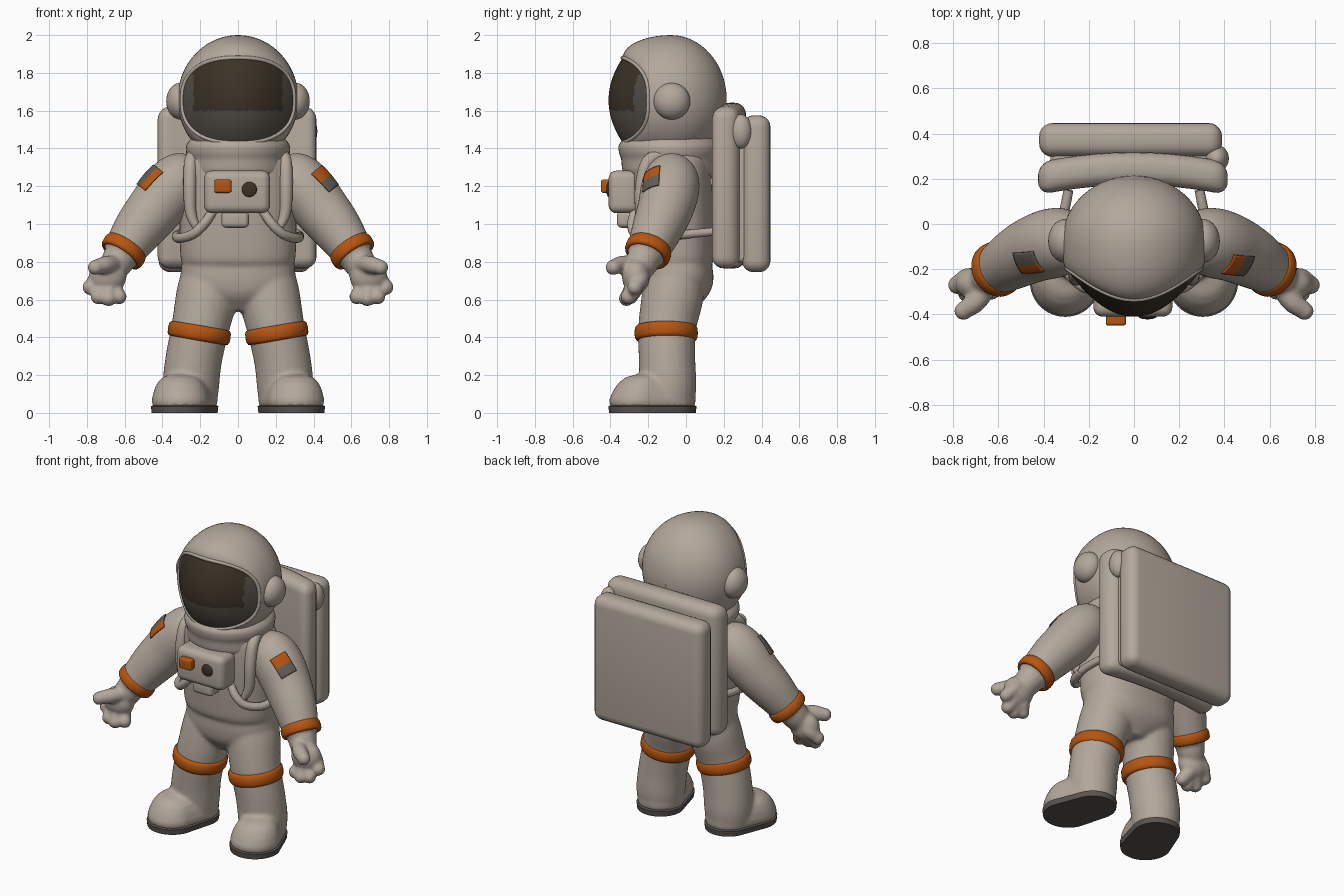
import bpy, bmesh, math
from math import sin, cos, pi, tau
from mathutils import Vector, Matrix
from mathutils.bvhtree import BVHTree

if "Cube" in bpy.data.objects:
    bpy.data.objects.remove(bpy.data.objects["Cube"])

def material(name, *rgb):
    m = bpy.data.materials.new(name)
    m.diffuse_color = (*rgb, 1)
    m.use_nodes = True
    m.node_tree.nodes["Principled BSDF"].inputs["Base Color"].default_value = m.diffuse_color
    return m

SUIT = material("suit_fabric", 0.45, 0.39, 0.33)
ORANGE = material("orange_trim", 0.47, 0.092, 0.006)
DARK = material("visor_dark", 0.044, 0.032, 0.019)
GLINT = material("visor_reflection", 0.085, 0.074, 0.06)
SOLE = material("sole_rubber", 0.10, 0.088, 0.08)
GREY = material("patch_grey", 0.125, 0.11, 0.095)

def finish(name, bm, *mats, bevel=0):
    bmesh.ops.recalc_face_normals(bm, faces=bm.faces)
    me = bpy.data.meshes.new(name)
    bm.to_mesh(me)
    bm.free()
    for m in mats:
        me.materials.append(m)
    o = bpy.data.objects.new(name, me)
    bpy.context.collection.objects.link(o)
    bpy.ops.object.select_all(action='DESELECT')
    o.select_set(True)
    bpy.context.view_layer.objects.active = o
    if bevel:
        b = o.modifiers.new("rounding", 'BEVEL')
        b.width, b.segments = bevel, 5
        bpy.ops.object.shade_smooth()
    else:
        bpy.ops.object.shade_smooth_by_angle(angle=math.radians(50))
    return o

def loft(name, rings, mat, caps=True):
    bm = bmesh.new()
    vs = [[bm.verts.new(p) for p in r] for r in rings]
    n = len(vs[0])
    for a, b in zip(vs, vs[1:]):
        for i in range(n):
            bm.faces.new((a[i], a[(i + 1) % n], b[(i + 1) % n], b[i]))
    if caps:
        bm.faces.new(vs[0])
        bm.faces.new(vs[-1])
    else:
        bmesh.ops.remove_doubles(bm, verts=bm.verts, dist=0.0002)
    return finish(name, bm, mat)

def spline(pts, steps=5):
    # Catmull-Rom through tuples of any length
    p = [Vector(q) for q in pts]
    p = [2 * p[0] - p[1]] + p + [2 * p[-1] - p[-2]]
    out = []
    for a, b, c, d in zip(p, p[1:], p[2:], p[3:]):
        for t in [k / steps for k in range(steps)]:
            out.append(0.5 * (2 * b + (c - a) * t + (2 * a - 5 * b + 4 * c - d) * t ** 2
                              + (3 * b - a - 3 * c + d) * t ** 3))
    return out + [p[-2]]

def tube(name, pts, s=1, n=24):
    # points are x, y, z, radius
    pts = spline([(s * x, y, z, r) for x, y, z, r in pts])
    rings = []
    for i, p in enumerate(pts):
        d = pts[min(i + 1, len(pts) - 1)].to_3d() - pts[max(i - 1, 0)].to_3d()
        u = d.cross((0.1, 1, 0.2)).normalized()
        v = d.cross(u).normalized()
        rings.append([p.to_3d() + p[3] * (u * cos(tau * k / n) + v * sin(tau * k / n)) for k in range(n)])
    return loft(name, rings, SUIT)

def spow(v, power):
    return math.copysign(abs(v) ** (2 / power), v)

def barrel(name, rows, power=2.4, n=48):
    # rows are z, centre y, half width, half depth
    return loft(name, [[(rx * spow(cos(tau * k / n), power), cy + ry * spow(sin(tau * k / n), power), z)
                        for k in range(n)] for z, cy, rx, ry in spline(rows, 4)], SUIT)

def blob(name, c, r, mat=SUIT):
    bm = bmesh.new()
    bmesh.ops.create_uvsphere(bm, u_segments=32, v_segments=20, radius=1,
                              matrix=Matrix.Translation(c) @ Matrix.Diagonal((*r, 1)))
    return finish(name, bm, mat)

def box(name, c, size, bevel, mat=SUIT, bow=0):
    bm = bmesh.new()
    bmesh.ops.create_cube(bm, size=1, matrix=Matrix.Translation(c) @ Matrix.Diagonal((*size, 1)))
    if bow:
        bmesh.ops.subdivide_edges(bm, edges=[e for e in bm.edges if abs(e.verts[0].co.x - e.verts[1].co.x) > 0.1],
                                  cuts=9, use_grid_fill=True)
        for v in bm.verts:
            k = 1 - ((v.co.x - c[0]) / size[0] * 2) ** 2
            v.co.y += bow * k
            v.co.z += bow * 0.6 * k * (v.co.z > c[2])
    return finish(name, bm, mat, bevel=bevel)

def hoop(name, c, axis, major, minor, stretch, n=48, m=12):
    q = Vector(axis).to_track_quat('Z', 'Y')
    rings = []
    for b in [tau * j / m for j in range(m + 1)]:
        r, h = major + minor * spow(cos(b), 2.6), minor * stretch * spow(sin(b), 2.6)
        rings.append([Vector(c) + q @ Vector((r * cos(tau * k / n), r * sin(tau * k / n), h)) for k in range(n)])
    return loft(name, rings, ORANGE, caps=False)

def fuse(name, parts, voxel):
    # merge overlapping parts into one soft skin
    bpy.ops.object.select_all(action='DESELECT')
    for p in parts:
        p.select_set(True)
    o = bpy.context.view_layer.objects.active = parts[0]
    bpy.ops.object.join()
    o.name = name
    r = o.modifiers.new("skin", 'REMESH')
    r.mode, r.voxel_size, r.use_smooth_shade = 'VOXEL', voxel, True
    o.modifiers.new("soften", 'SMOOTH').iterations = 4
    return o

def foot_ring(s, z, grow, toe=0.0, n=48):
    # outline around a heel circle and a toe circle
    heel, front = Vector((0.25, -0.09, 0)), Vector((0.305, -0.255 + toe, 0))
    ax = (front - heel).normalized()
    pts = []
    for a in [tau * (k + 0.5) / n for k in range(n)]:
        c, r = (front, 0.152) if cos(a) > 0 else (heel, 0.142)
        p = c + (ax * cos(a) + Vector((-ax.y, ax.x, 0)) * sin(a)) * (r + grow)
        pts.append((s * p.x, p.y, z))
    return pts

# Body: jacket, pelvis, legs and boots
body = [barrel("jacket", [(0.775, -0.06, 0.285, 0.185), (0.81, -0.06, 0.302, 0.205), (0.90, -0.065, 0.308, 0.21),
                          (1.10, -0.075, 0.31, 0.215), (1.25, -0.08, 0.305, 0.215), (1.34, -0.08, 0.285, 0.21),
                          (1.39, -0.08, 0.24, 0.19)]),
        barrel("pelvis", [(0.54, -0.06, 0.06, 0.10), (0.62, -0.055, 0.24, 0.17), (0.70, -0.05, 0.30, 0.195),
                          (0.80, -0.055, 0.295, 0.19), (0.86, -0.06, 0.27, 0.18)])]
for s in (-1, 1):
    body.append(tube("leg", [(0.15, -0.055, 0.74, 0.15), (0.165, -0.07, 0.62, 0.163), (0.20, -0.10, 0.45, 0.153),
                             (0.235, -0.10, 0.28, 0.15), (0.25, -0.095, 0.14, 0.15), (0.25, -0.095, 0.04, 0.14)], s))
    body.append(loft("boot", [foot_ring(s, *row) for row in (
        (0.03, -0.005), (0.07, 0.0), (0.12, -0.012, 0.01), (0.16, -0.03, 0.02), (0.19, -0.06, 0.03),
        (0.205, -0.1, 0.05))], SUIT))
fuse("suit_body", body, 0.013)
barrel("collar", [(1.24, -0.085, 0.24, 0.22), (1.28, -0.085, 0.265, 0.25), (1.34, -0.085, 0.264, 0.258),
                  (1.38, -0.085, 0.275, 0.27), (1.42, -0.085, 0.272, 0.27), (1.46, -0.085, 0.24, 0.235)], power=2)

# Helmet shell, rim and visor share one rounded opening
def opening(a, f=1.0):
    x, z = f * spow(cos(a), 2.45), f * spow(sin(a), 2.45)
    return Vector((0.297 * x, -0.41 + 0.21 * x * x + 0.075 * z * z, 1.655 + 0.225 * z))

N = 72
angles = [tau * k / N for k in range(N)]
rings = [[opening(a, 0.97) + Vector((0, 0.03, 0)) for a in angles]]
for t in [i / 10 * pi / 2 for i in range(11)]:
    ring = []
    for a in angles:
        p, m = opening(a), Vector((0.32 * cos(a), -0.08, 1.66 + 0.34 * sin(a)))
        q = p.lerp(m, sin(t))
        q.y = p.y + (m.y - p.y) * (1 - cos(t))
        ring.append(q)
    rings.append(ring)
for t in [i / 14 * pi / 2 for i in range(1, 15)]:
    c = max(cos(t), 0.01)
    rings.append([(0.32 * cos(a) * c, -0.08 + 0.295 * sin(t), 1.66 + 0.34 * sin(a) * c) for a in angles])
loft("helmet", rings, SUIT, caps=False)
loft("visor_rim", [[opening(a) + 0.011 * Vector((cos(a) * cos(b), sin(b), sin(a) * cos(b))) for a in angles]
                   for b in [tau * k / 10 for k in range(11)]], SUIT, caps=False)
visor = loft("visor", [[opening(a, max(i, 0.02) / 32) for a in angles] for i in range(33)], DARK, caps=False)
visor.data.materials.append(GLINT)
for f in visor.data.polygons:
    f.material_index = int(f.center.z < 1.60 or abs(f.center.x) > 0.235)

# Chest control unit
box("chest_unit", (-0.005, -0.33, 1.17), (0.35, 0.16, 0.225), 0.042)
box("chest_buckle", (-0.015, -0.305, 1.025), (0.145, 0.12, 0.09), 0.025)
box("orange_button", (-0.08, -0.425, 1.2), (0.09, 0.05, 0.07), 0.012, ORANGE)
blob("dark_dial", (0.06, -0.41, 1.183), (0.04, 0.012, 0.04), DARK)

# Backpack: flat rear slab, bowed front slab, core and valve
box("backpack_rear", (-0.015, 0.372, 1.16), (0.81, 0.15, 0.83), 0.06)
box("backpack_front", (-0.005, 0.2, 1.19), (0.84, 0.145, 0.85), 0.06, bow=0.045)
box("backpack_core", (-0.005, 0.29, 1.165), (0.73, 0.12, 0.74), 0.03)
blob("backpack_valve", (0.365, 0.29, 1.49), (0.055, 0.06, 0.09))

arms = {}
for s, tag in ((-1, "right"), (1, "left")):
    loft(tag + "_sole", [foot_ring(s, 0, 0), foot_ring(s, 0.035, 0.004), foot_ring(s, 0.042, -0.01)], SOLE)
    hoop(tag + "_leg_band", (s * 0.205, -0.105, 0.423), (-s * 0.17, 0, 1), 0.146, 0.022, 1.85)
    blob(tag + "_ear_cap", (s * 0.305, -0.075, 1.65), (0.075, 0.097, 0.097))
    # Arm with mitten hand
    parts = [tube("sleeve", [(0.22, -0.07, 1.29, 0.09), (0.29, -0.075, 1.25, 0.14), (0.36, -0.085, 1.18, 0.155),
                             (0.44, -0.11, 1.08, 0.148), (0.52, -0.15, 0.98, 0.135), (0.60, -0.20, 0.865, 0.112),
                             (0.625, -0.215, 0.83, 0.10)], s, 32),
             blob("palm", (s * 0.69, -0.265, 0.725), (0.1, 0.075, 0.095)),
             tube("wrist", [(0.60, -0.20, 0.87, 0.09), (0.645, -0.235, 0.79, 0.085), (0.69, -0.27, 0.72, 0.06)], s),
             tube("thumb", [(0.65, -0.28, 0.79, 0.045), (0.70, -0.345, 0.785, 0.046), (0.75, -0.38, 0.772, 0.04)], s),
             blob("thumb_tip", (s * 0.755, -0.385, 0.77), (0.041, 0.041, 0.041))]
    for x, y, z in ((0.63, -0.295, 0.615), (0.685, -0.315, 0.605), (0.74, -0.305, 0.615), (0.783, -0.27, 0.665)):
        parts.append(tube("finger", [(0.69, -0.25, 0.73, 0.04), ((x + 0.69) / 2, y + 0.03, z + 0.05, 0.045),
                                     (x, y, z, 0.038)], s))
        parts.append(blob("fingertip", (s * x, y, z), (0.041, 0.041, 0.041)))
    arms[s] = fuse(tag + "_arm", parts, 0.011)
    hoop(tag + "_wrist_band", (s * 0.605, -0.20, 0.857), (s * 0.55, -0.33, -0.8), 0.106, 0.018, 1.95)
    tube(tag + "_waist_strap", [(0.13, -0.27, 1.07, 0.024), (0.18, -0.285, 1.0, 0.026), (0.24, -0.265, 0.945, 0.026),
                                (0.31, -0.18, 0.925, 0.026), (0.325, -0.05, 0.94, 0.024), (0.29, 0.15, 0.96, 0.022)], s, 12)
    tube(tag + "_vest_edge", [(0.235, -0.12, 1.37, 0.03), (0.25, -0.20, 1.33, 0.035), (0.255, -0.235, 1.20, 0.035),
                              (0.25, -0.24, 1.06, 0.03), (0.22, -0.25, 0.98, 0.02)], s, 16)

# Shoulder patches laid on the sleeves
deps = bpy.context.evaluated_depsgraph_get()
for s, tag in ((-1, "right"), (1, "left")):
    tree = BVHTree.FromObject(arms[s], deps)
    normal = Vector((s * 0.62, -0.5, 0.6) if s > 0 else (-0.66, -0.36, 0.66)).normalized()
    along = normal.cross(Vector((s * 0.3, 0.9, 0.2))).normalized() * -s
    across = normal.cross(along).normalized() * s
    along *= 1 if along.z < 0 else -1
    across *= 1 if across.y > 0 else -1
    start = Vector((s * 0.46, -0.18 if s > 0 else -0.165, 1.235))
    G = 12
    grid = []
    for i in range(G + 1):
        row = [start + along * 0.135 * (i / G - 0.5) + across * 0.105 * (j / G - 0.5) for j in range(G + 1)]
        grid.append([(tree.ray_cast(p + normal * 0.3, -normal)[0] or p) + normal * 0.006 for p in row])
    bm = bmesh.new()
    vs = [[bm.verts.new(p) for p in row] for row in grid]
    for i in range(G):
        for j in range(G):
            f = bm.faces.new((vs[i][j], vs[i + 1][j], vs[i + 1][j + 1], vs[i][j + 1]))
            f.material_index = int(i < G // 2 if s > 0 else j < 5)
    patch = finish(tag + "_arm_patch", bm, GREY, ORANGE)
    th = patch.modifiers.new("thickness", 'SOLIDIFY')
    th.thickness, th.offset = 0.008, 0
